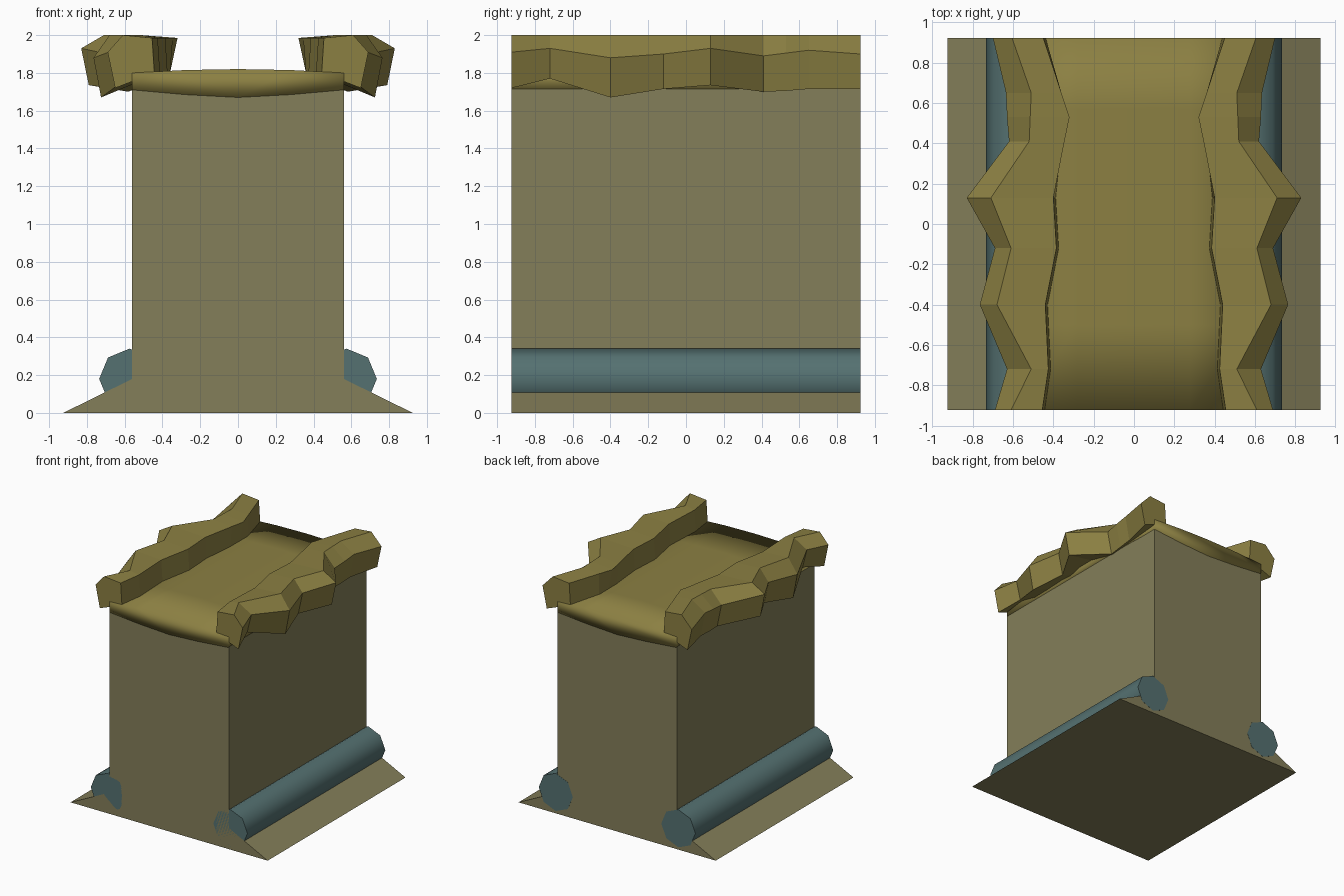
import bpy, bmesh, math

cube = bpy.data.objects.get("Cube")
if cube:
    bpy.data.objects.remove(cube, do_unlink=True)

HALF = 0.923  # half the length along y


def material(name, rgb):
    mat = bpy.data.materials.new(name)
    mat.use_nodes = True
    mat.diffuse_color = (*rgb, 1)
    mat.node_tree.nodes["Principled BSDF"].inputs["Base Color"].default_value = (*rgb, 1)
    return mat


stone = material("khaki stone", (0.23, 0.21, 0.10))
earth = material("olive earth", (0.26, 0.215, 0.055))
steel = material("blue grey steel", (0.09, 0.165, 0.165))


def loft(name, rings, mat, smooth=None):
    """Skin matching closed rings of points and cap both ends."""
    bm = bmesh.new()
    loops = [[bm.verts.new(p) for p in ring] for ring in rings]
    for a, b in zip(loops, loops[1:]):
        for i in range(len(a)):
            j = (i + 1) % len(a)
            bm.faces.new((a[i], a[j], b[j], b[i]))
    bm.faces.new(loops[0])
    bm.faces.new(loops[-1])
    bmesh.ops.recalc_face_normals(bm, faces=bm.faces)
    mesh = bpy.data.meshes.new(name)
    bm.to_mesh(mesh)
    bm.free()
    mesh.materials.append(mat)
    obj = bpy.data.objects.new(name, mesh)
    bpy.context.collection.objects.link(obj)
    if smooth:
        bpy.ops.object.select_all(action='DESELECT')
        bpy.context.view_layer.objects.active = obj
        obj.select_set(True)
        bpy.ops.object.shade_smooth_by_angle(angle=math.radians(smooth))
    return obj


def extrude(name, outline, ys, mat, smooth=None):
    return loft(name, [[(x, y, z) for x, z in outline] for y in ys], mat, smooth)


# Wall block with a flared foot
half = [(0.925, 0), (0.56, 0.18), (0.56, 1.715)]
outline = half + [(0, 1.68)] + [(-x, z) for x, z in reversed(half)]
extrude("wall_block", outline, (-HALF, HALF), stone)

# Earth deck: slab with a sagging lip, softly shaded over its end edges
deck_outline = [(-0.56, 1.80), (-0.28, 1.815), (0, 1.82), (0.28, 1.815), (0.56, 1.80),
                (0.56, 1.71), (0.28, 1.685), (0, 1.67), (-0.28, 1.685), (-0.56, 1.71)]
extrude("earth_deck", deck_outline, (-HALF - 0.001, -0.5, 0.0, 0.57, HALF + 0.001), earth, 100)

# Pipes lying along both sides of the foot
for side, label in ((1, "left"), (-1, "right")):
    ring = [(side * (0.575 + 0.16 * math.cos(k * math.pi / 4)),
             0.18 + 0.16 * math.sin(k * math.pi / 4)) for k in range(8)]
    extrude(label + "_pipe", ring, (-HALF, HALF + 0.001), steel, 50)

# Rocky rims: y, outer x, outer z, crease x, inner x, lower outer z
stations = [
    (-0.923, 0.69, 1.91, 0.61, 0.455, 1.72),
    (-0.72, 0.63, 1.93, 0.51, 0.425, 1.77),
    (-0.40, 0.765, 1.88, 0.68, 0.44, 1.67),
    (-0.12, 0.69, 1.90, 0.61, 0.385, 1.715),
    (0.13, 0.83, 1.93, 0.71, 0.40, 1.735),
    (0.41, 0.62, 1.89, 0.52, 0.345, 1.70),
    (0.53, 0.63, 1.905, 0.515, 0.32, 1.705),
    (0.65, 0.635, 1.92, 0.51, 0.36, 1.715),
    (0.923, 0.70, 1.90, 0.605, 0.45, 1.715),
]
for side, label in ((1, "left"), (-1, "right")):
    rings = []
    for y, outer, oz, crease, inner, low in stations:
        foot = max(0.36, inner - 0.012)
        section = [(outer, oz), (crease, 2.0), (inner, 1.985), (foot, 1.80), (outer - 0.04, low)]
        rings.append([(side * x, y, z) for x, z in section])
    loft(label + "_rock_rim", rings, earth)
